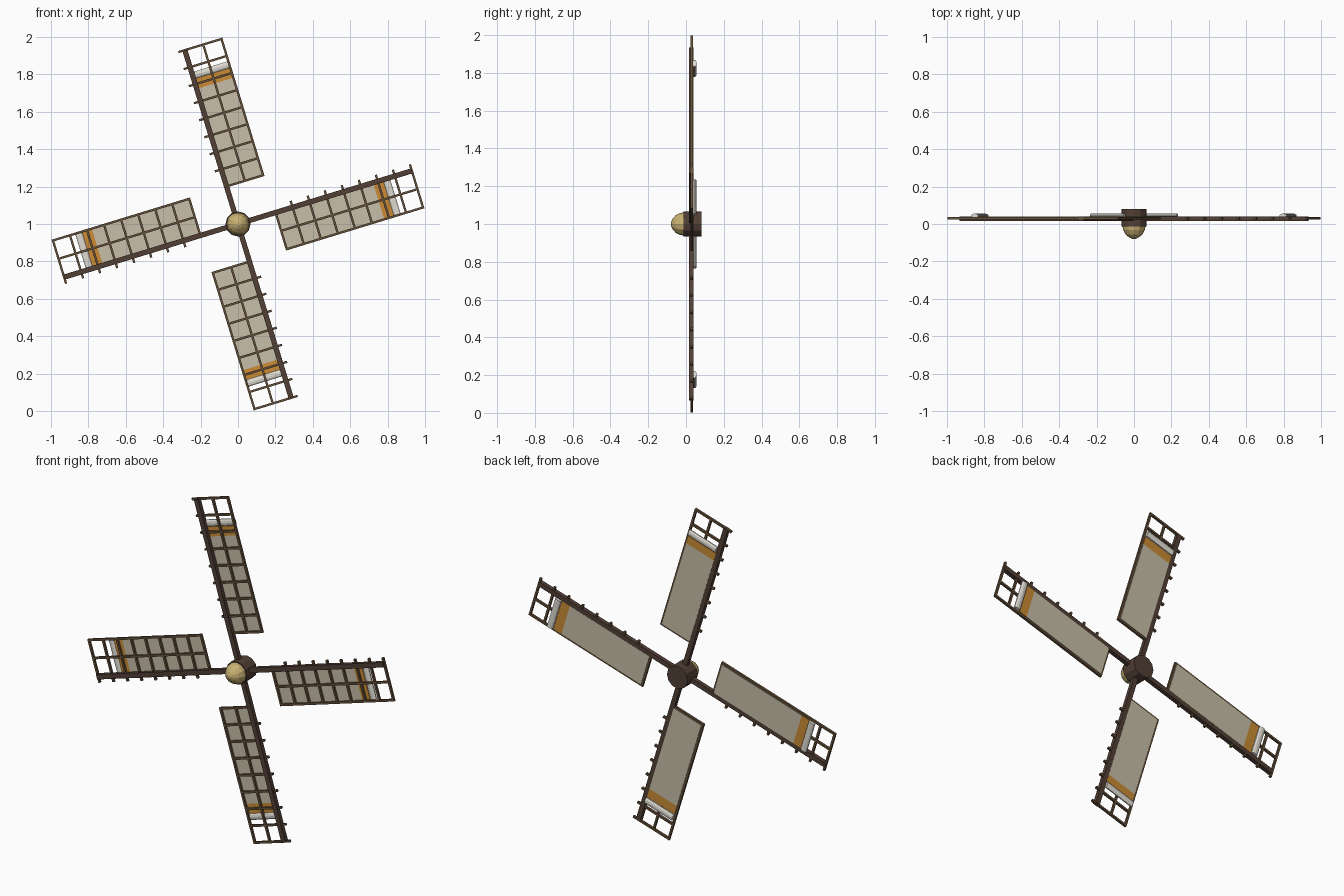
import bpy, bmesh, math
from mathutils import Matrix

cube = bpy.data.objects.get("Cube")
if cube:
    bpy.data.objects.remove(cube, do_unlink=True)


def material(name, rgb):
    m = bpy.data.materials.new(name)
    m.use_nodes = True
    m.diffuse_color = (*rgb, 1)
    m.node_tree.nodes["Principled BSDF"].inputs["Base Color"].default_value = (*rgb, 1)
    return m


DARK = material("dark wood", (0.085, 0.05, 0.036))
LATH = material("lath wood", (0.13, 0.08, 0.042))
CLOTH = material("sail cloth", (0.58, 0.52, 0.40))
ROLL = material("rolled cloth", (0.74, 0.72, 0.65))
OCHRE = material("ochre stripe", (0.60, 0.26, 0.035))
BRASS = material("brass", (0.58, 0.44, 0.17))


def finish(name, bm, mats, matrix):
    bmesh.ops.recalc_face_normals(bm, faces=bm.faces)
    mesh = bpy.data.meshes.new(name)
    bm.to_mesh(mesh)
    bm.free()
    for m in mats:
        mesh.materials.append(m)
    ob = bpy.data.objects.new(name, mesh)
    ob.matrix_world = matrix
    bpy.context.collection.objects.link(ob)
    return ob


def box(bm, u, y, v, mat=0):
    """Box from ranges along the arm (u), in depth (y) and across the sail (v)."""
    size = [r[1] - r[0] for r in (u, y, v)]
    mid = [(r[1] + r[0]) / 2 for r in (u, y, v)]
    mid[2] = -mid[2]
    mtx = Matrix.Translation(mid) @ Matrix.Diagonal((*size, 1))
    made = bmesh.ops.create_cube(bm, size=1, matrix=mtx)
    for f in {f for vert in made["verts"] for f in vert.link_faces}:
        f.material_index = mat


def lathe(name, profile, sides, mat):
    """Closed solid turned around the y axis from (radius, y) points."""
    bm = bmesh.new()
    rings = []
    for r, y in profile:
        rings.append([bm.verts.new((r * math.cos(2 * math.pi * i / sides), y,
                                    r * math.sin(2 * math.pi * i / sides)))
                      for i in range(sides)])
    for a, b in zip(rings, rings[1:]):
        for i in range(sides):
            j = (i + 1) % sides
            bm.faces.new((a[i], a[j], b[j], b[i]))
    bm.faces.new(rings[0])
    bm.faces.new(rings[-1])
    return finish(name, bm, [mat], Matrix.Translation((0, 0, 1)))


# Hub and nose cap
lathe("hub", [(0.067, -0.013), (0.067, 0.081)], 12, DARK)
lathe("nose_cap", [(0.061, -0.012), (0.058, -0.032), (0.046, -0.055),
                   (0.027, -0.071), (0.008, -0.08)], 12, BRASS)

INNER, OUTER, EDGE, HALF = 0.21, 0.972, 0.205, 0.006
BARS = 9
LATH_Y = (0.025, 0.038)

for k, side in enumerate(("right", "upper", "left", "lower")):
    place = Matrix.Translation((0, 0, 1)) @ Matrix.Rotation(-math.radians(17 + 90 * k), 4, 'Y')

    # Main arm
    bm = bmesh.new()
    box(bm, (0, 0.972), (0.015, 0.04), (-0.014, 0.014))
    finish(f"{side}_arm", bm, [DARK], place)

    # Lattice of cross bars and long rails
    bm = bmesh.new()
    for i in range(BARS):
        u = INNER + (OUTER - INNER) * i / (BARS - 1)
        start = -0.036 if i else -0.012
        box(bm, (u - HALF, u + HALF), LATH_Y, (start, EDGE + HALF))
    for v in (EDGE / 2, EDGE):
        box(bm, (INNER, OUTER), LATH_Y, (v - HALF, v + HALF))
    finish(f"{side}_lattice", bm, [LATH], place)

    # Cloth with its coloured stripe
    bm = bmesh.new()
    across = (0.012, 0.199)
    box(bm, (INNER + 0.005, 0.755), (0.037, 0.041), across)
    box(bm, (0.755, 0.81), (0.037, 0.041), across, 1)
    finish(f"{side}_sail", bm, [CLOTH, OCHRE], place)

    # Furled cloth at the outer end
    bm = bmesh.new()
    bmesh.ops.create_cone(
        bm, cap_ends=True, segments=10, radius1=1, radius2=1, depth=1,
        matrix=Matrix.Translation((0.829, 0.045, -0.106)) @ Matrix.Diagonal((0.02, 0.011, 0.187, 1)))
    finish(f"{side}_furled_cloth", bm, [ROLL], place)
